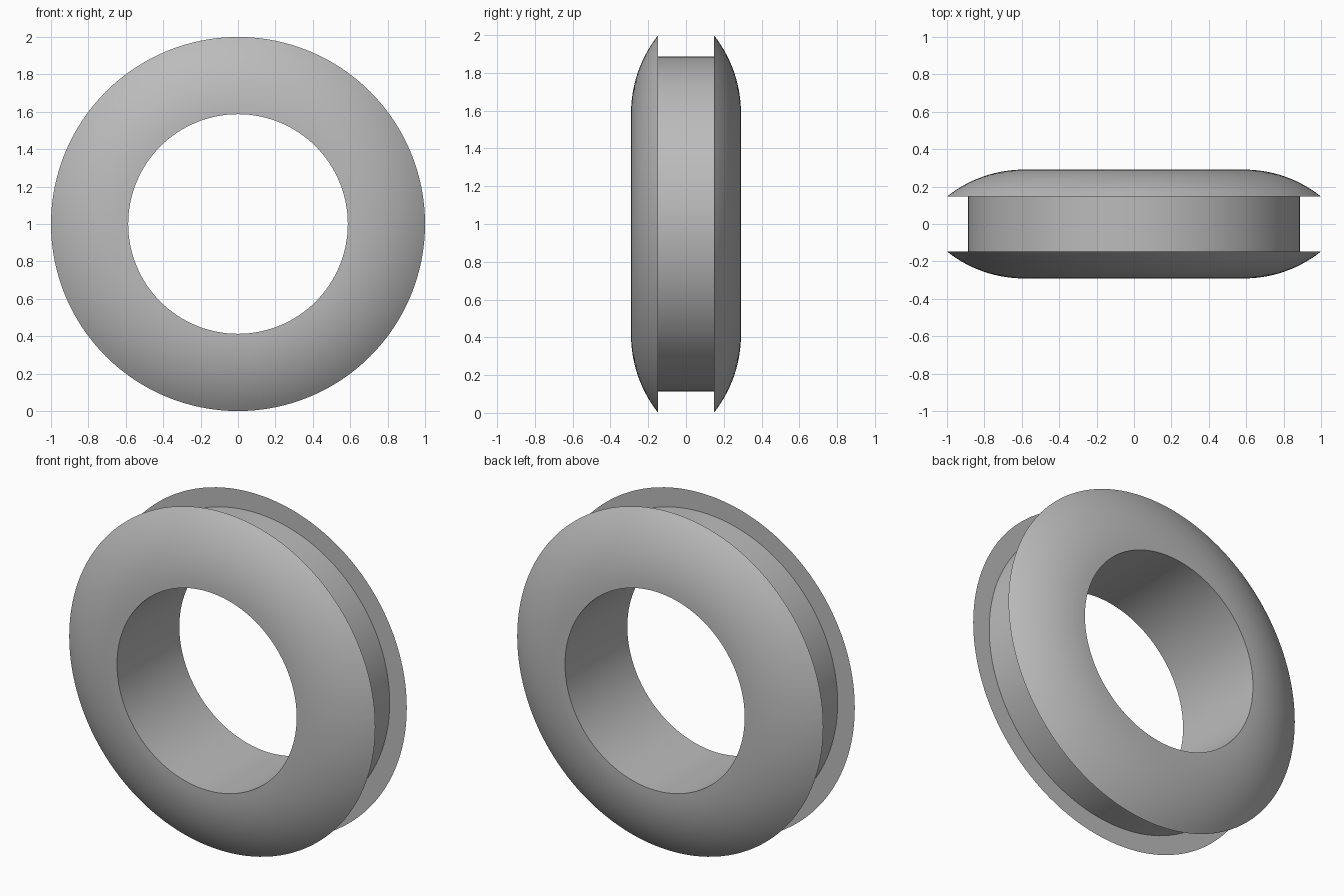
import bpy, bmesh, math
from mathutils import Matrix, Vector

cube = bpy.data.objects.get("Cube")
if cube:
    bpy.data.objects.remove(cube, do_unlink=True)

BORE, NECK, RIM = 0.587, 0.888, 1.0   # radii
HALF, GROOVE = 0.291, 0.147           # half depth, half groove width
SEGMENTS, ARC_STEPS = 128, 14

# Grey rubber
rubber = bpy.data.materials.new("grey_rubber")
rubber.use_nodes = True
colour = (0.5, 0.5, 0.5, 1)
rubber.diffuse_color = colour
rubber.node_tree.nodes["Principled BSDF"].inputs["Base Color"].default_value = colour

# Half cross-section: domed flange from bore to rim, then in to the groove
dx, dy = RIM - BORE, HALF - GROOVE
radius = (dx * dx + dy * dy) / (2 * dy)
sweep = math.asin(dx / radius)
half = []
for i in range(ARC_STEPS + 1):
    a = sweep * i / ARC_STEPS
    half.append((BORE + radius * math.sin(a), HALF - radius * (1 - math.cos(a))))
half.append((NECK, GROOVE))
profile = half + [(r, -y) for r, y in reversed(half)]

# Grommet ring: closed profile revolved about the y axis
bm = bmesh.new()
rings = []
for s in range(SEGMENTS):
    turn = Matrix.Rotation(math.tau * s / SEGMENTS, 3, 'Y')
    rings.append([bm.verts.new(turn @ Vector((r, y, 0))) for r, y in profile])
for s, ring in enumerate(rings):
    after = rings[(s + 1) % SEGMENTS]
    for i in range(len(profile)):
        j = (i + 1) % len(profile)
        bm.faces.new((ring[i], ring[j], after[j], after[i]))
bmesh.ops.recalc_face_normals(bm, faces=bm.faces)

mesh = bpy.data.meshes.new("grommet_ring")
bm.to_mesh(mesh)
bm.free()
mesh.materials.append(rubber)
ring_obj = bpy.data.objects.new("grommet_ring", mesh)
mesh.transform(Matrix.Translation((0, 0, RIM)))
bpy.context.collection.objects.link(ring_obj)

# Smooth dome and walls, crisp rims
bpy.ops.object.select_all(action='DESELECT')
ring_obj.select_set(True)
bpy.context.view_layer.objects.active = ring_obj
bpy.ops.object.shade_smooth_by_angle(angle=math.radians(30))
